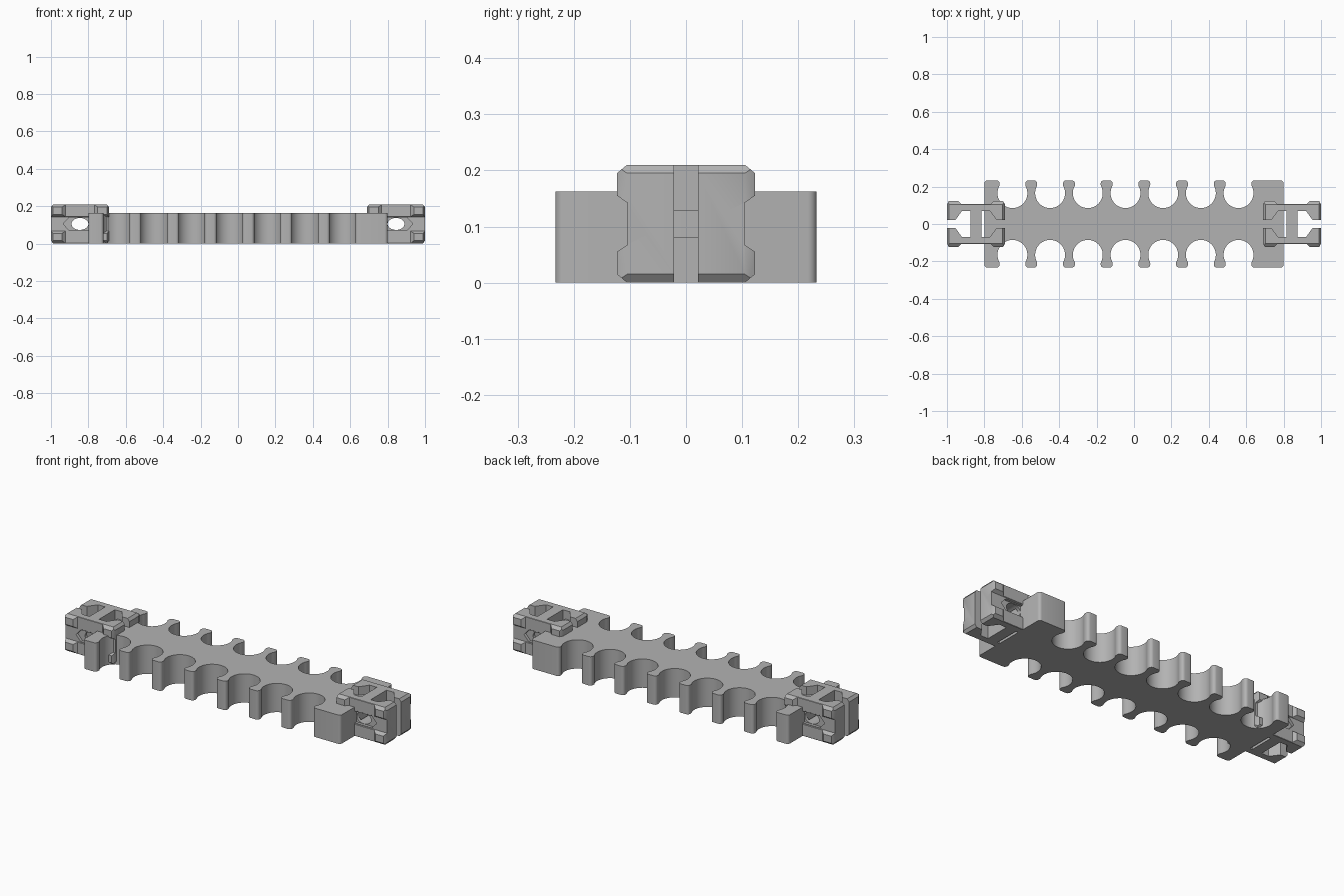
import bpy, bmesh
from math import cos, sin, radians, pi

if "Cube" in bpy.data.objects:
    bpy.data.objects.remove(bpy.data.objects["Cube"], do_unlink=True)

grey = bpy.data.materials.new("plain_grey")
grey.use_nodes = True
grey.diffuse_color = (0.45, 0.45, 0.45, 1)
grey.node_tree.nodes["Principled BSDF"].inputs["Base Color"].default_value = grey.diffuse_color


def arc(cx, cy, rx, ry, start, end, steps):
    """Points on an elliptical arc, angles in degrees."""
    angles = [radians(start + (end - start) * i / steps) for i in range(steps + 1)]
    return [(cx + rx * cos(a), cy + ry * sin(a)) for a in angles]


def prism(name, outline, axis, low, high):
    """Extrude a flat outline along the given axis."""
    place = {"x": lambda p, d: (d, p[0], p[1]),
             "y": lambda p, d: (p[0], d, p[1]),
             "z": lambda p, d: (p[0], p[1], d)}[axis]
    bm = bmesh.new()
    base = bm.faces.new([bm.verts.new(place(p, low)) for p in outline])
    ext = bmesh.ops.extrude_face_region(bm, geom=[base])
    shift = place((0, 0), high - low)
    bmesh.ops.translate(bm, vec=shift,
                        verts=[v for v in ext["geom"] if isinstance(v, bmesh.types.BMVert)])
    bmesh.ops.recalc_face_normals(bm, faces=bm.faces[:])
    mesh = bpy.data.meshes.new(name)
    bm.to_mesh(mesh)
    bm.free()
    mesh.materials.append(grey)
    obj = bpy.data.objects.new(name, mesh)
    bpy.context.collection.objects.link(obj)
    return obj


def combine(target, tool, operation):
    """Apply a boolean and discard the tool."""
    tool.hide_render = True
    mod = target.modifiers.new("shape", "BOOLEAN")
    mod.operation, mod.solver, mod.object = operation, "EXACT", tool
    graph = bpy.context.evaluated_depsgraph_get()
    result = bpy.data.meshes.new_from_object(target.evaluated_get(graph))
    target.modifiers.clear()
    target.data = result
    bpy.data.objects.remove(tool, do_unlink=True)


def smooth(obj):
    bpy.ops.object.select_all(action="DESELECT")
    obj.select_set(True)
    bpy.context.view_layer.objects.active = obj
    bpy.ops.object.shade_smooth_by_angle(angle=radians(30))


# Rack body: a thick plate with seven round notches along each long edge
HALF_L, HALF_W, HEIGHT = 0.8, 0.233, 0.162
R, MOUTH, FILLET, PITCH = 0.08, 0.069, 0.016, 0.2015
edge_y = HALF_W - FILLET
upper = arc(HALF_L - FILLET, edge_y, FILLET, FILLET, 0, 90, 5)
for i in reversed(range(7)):
    cx = -0.65 + i * PITCH
    upper += arc(cx + MOUTH + FILLET, edge_y, FILLET, FILLET, 90, 180, 5)
    upper += arc(cx, 0.165, R, R, 30, -210, 28)
    upper += arc(cx - MOUTH - FILLET, edge_y, FILLET, FILLET, 0, 90, 5)
upper += arc(-HALF_L + FILLET, edge_y, FILLET, FILLET, 90, 180, 5)
lower = [(x, -y) for x, y in reversed(upper)]
body = prism("rack_body", upper + lower, "z", 0, HEIGHT)
smooth(body)

# Connector clip: H-shaped plan with a hooked, slotted cavity at each end
quarter = [(0.03, 0.07), (0.075, 0.07), (0.11, 0.021), (0.155, 0.021),
           (0.155, 0.105), (0.145, 0.123), (0.095, 0.123), (0.078, 0.107)]
top_half = quarter + [(-x, y) for x, y in reversed(quarter)]
plan = top_half + [(-x, -y) for x, y in top_half]
clip = prism("right_clip", plan, "z", 0, 0.21)

# Chamfered end section with a waist at mid height
MID = 0.105
side = [(0.123, 0.05), (0.123, 0.09), (0.105, MID)]
waist = [(0.104, 0.037)]
right = [(y, MID - z) for y, z in reversed(side)] + \
        [(waist[0][0], MID - 0.037), (waist[0][0], MID + 0.037)] + \
        [(y, MID + z) for y, z in side]
section = right + [(-y, z) for y, z in reversed(right)]
combine(clip, prism("section_tool", section, "x", -0.3, 0.3), "INTERSECT")

# Chamfered ends along the length
end = [(0.143, 0), (0.155, 0.015), (0.155, 0.195), (0.143, 0.21)]
lengthwise = end + [(-x, z) for x, z in reversed(end)]
combine(clip, prism("end_tool", lengthwise, "y", -0.3, 0.3), "INTERSECT")

# Side grooves and the oval cross hole
groove = [(-0.09, MID), (-0.06, 0.072), (0.06, 0.072),
          (0.09, MID), (0.06, 0.138), (-0.06, 0.138)]
for sign in (-1, 1):
    low, high = sorted((sign * 0.088, sign * 0.2))
    combine(clip, prism("groove_tool", groove, "y", low, high), "DIFFERENCE")
oval = arc(0, MID, 0.045, 0.032, 0, 360, 32)[:-1]
combine(clip, prism("hole_tool", oval, "y", -0.3, 0.3), "DIFFERENCE")
smooth(clip)

# One clip at each end of the rack
clip.name = "left_clip"
clip.location.x = 0.845
other = clip.copy()
other.name = "right_clip"
other.location.x = -0.845
bpy.context.collection.objects.link(other)
